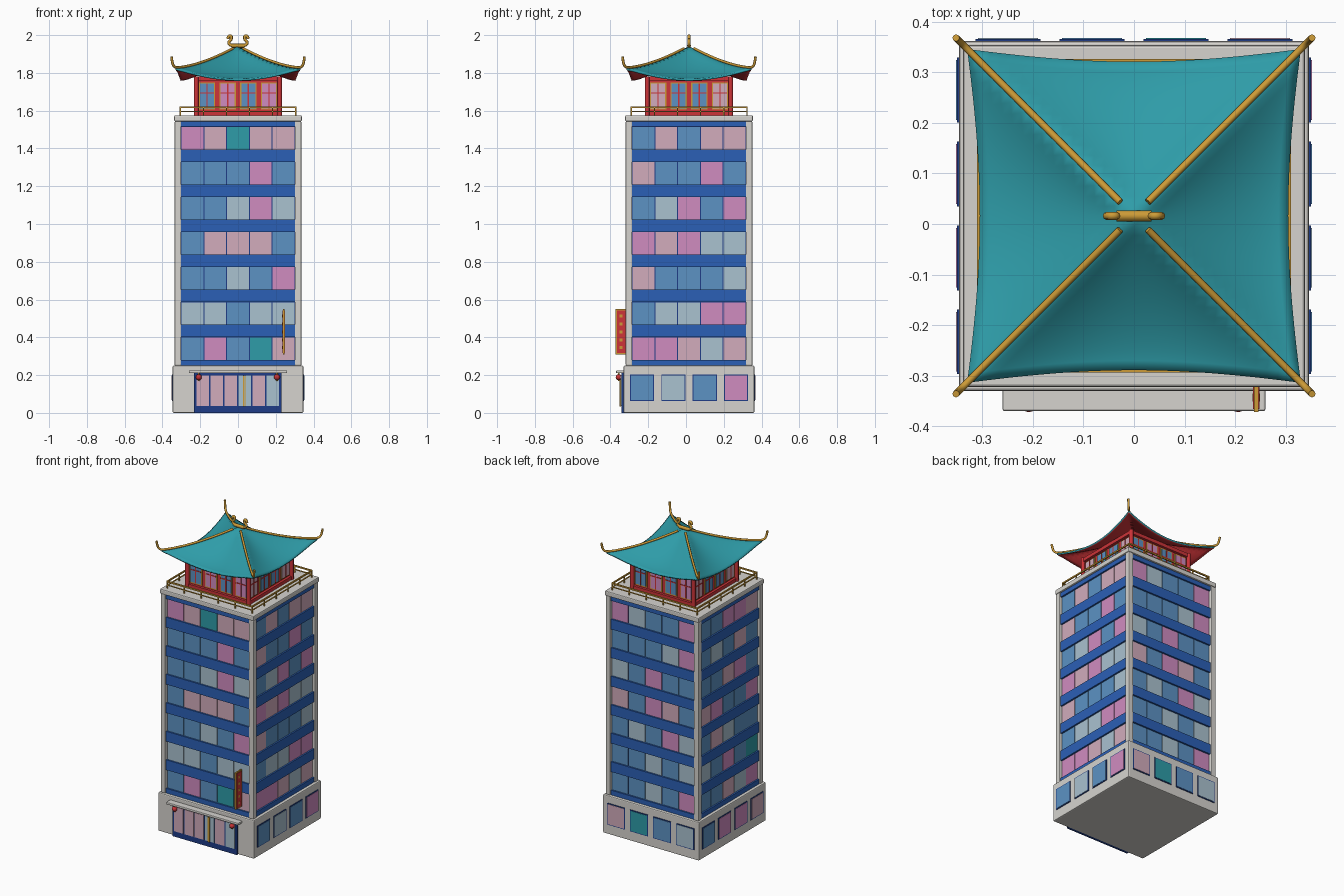
import bpy, bmesh
from math import radians
from mathutils import Matrix, Vector

if "Cube" in bpy.data.objects:
    bpy.data.objects.remove(bpy.data.objects["Cube"])

CENTRE = Matrix.Translation((0, 0.016, 0))


def material(name, rgb):
    """Flat material from an sRGB colour in 0..255."""
    linear = [((c / 255 + 0.055) / 1.055) ** 2.4 for c in rgb] + [1]
    mat = bpy.data.materials.new(name)
    mat.use_nodes = True
    mat.diffuse_color = linear
    shader = mat.node_tree.nodes["Principled BSDF"]
    shader.inputs["Base Color"].default_value = linear
    shader.inputs["Roughness"].default_value = 0.7
    return mat


MATS = {
    "stone": material("pale stone", (214, 212, 207)),
    "blue": material("panel blue", (43, 96, 182)),
    "navy": material("frame navy", (30, 60, 135)),
    "B": material("glass blue", (92, 146, 196)),
    "L": material("glass pale blue", (170, 194, 208)),
    "M": material("glass pink", (208, 140, 192)),
    "P": material("glass pale pink", (210, 172, 188)),
    "T": material("roof teal", (46, 156, 168)),
    "red": material("lacquer red", (205, 52, 56)),
    "gold": material("gold", (205, 155, 55)),
}


def finish(name, bm, keys, smooth=False):
    mesh = bpy.data.meshes.new(name)
    bm.to_mesh(mesh)
    bm.free()
    obj = bpy.data.objects.new(name, mesh)
    bpy.context.collection.objects.link(obj)
    for key in keys:
        mesh.materials.append(MATS[key])
    if smooth:
        mesh.shade_smooth()
    return obj


def boxes(name, parts, side=0, bevel=0):
    """One object from (x range, y range, z range, colour) boxes, turned to a side."""
    bm = bmesh.new()
    keys = list(dict.fromkeys(p[3] for p in parts))
    turn = CENTRE @ Matrix.Rotation(radians(90 * side), 4, "Z")
    for *ranges, key in parts:
        mid = Vector([(a + b) / 2 for a, b in ranges])
        size = [b - a for a, b in ranges] + [1]
        made = bmesh.ops.create_cube(bm, size=1, matrix=turn @ Matrix.Translation(mid) @ Matrix.Diagonal(size))
        for face in {f for v in made["verts"] for f in v.link_faces}:
            face.material_index = keys.index(key)
    obj = finish(name, bm, keys)
    if bevel:
        mod = obj.modifiers.new("edge", "BEVEL")
        mod.width = bevel
        mod.segments = 2
    return obj


def block(name, half, low, high, key, bevel=0):
    return boxes(name, [((-half, half), (-half, half), (low, high), key)], 0, bevel)


def tube(name, points, radius, key, smooth=True):
    curve = bpy.data.curves.new(name, "CURVE")
    curve.dimensions = "3D"
    curve.bevel_depth = radius
    curve.bevel_resolution = 2
    curve.use_fill_caps = True
    spline = curve.splines.new("NURBS" if smooth else "POLY")
    spline.points.add(len(points) - 1)
    for p, co in zip(spline.points, points):
        p.co = (*co, 1)
    if smooth:
        spline.use_endpoint_u = True
        spline.order_u = 3
    curve.materials.append(MATS[key])
    obj = bpy.data.objects.new(name, curve)
    obj.matrix_world = CENTRE
    bpy.context.collection.objects.link(obj)


# Main masses
block("base", 0.346, 0, 0.25, "stone", 0.006)
block("tower_core", 0.312, 0.25, 1.545, "navy")
block("cornice", 0.338, 1.543, 1.575, "stone", 0.006)
for sx in (-1, 1):
    for sy in (-1, 1):
        xs, ys = (sorted((s * 0.301, s * 0.335)) for s in (sx, sy))
        boxes("corner_pillar", [(xs, ys, (0.25, 1.545), "stone")], 0, 0.005)

# Tower windows, rows listed from the top, each side seen from outside
SIDES = ["front", "left", "back", "right"]
GLASS = [
    "MPTPP BBBMB BBLML BPPPB BBLBM LLBLL BMBTP",
    "BPBPP PBBMB BLMBM MPMLL PBBBL BLLMM MMPLP",
    "MLBBM BBBLM LBMBB PBMPB BLBML BBLBL BBLBM",
    "BBMMP BLBPB BBPMB PMBBM BPLBB LBMBT BBPLM",
]
BASE_GLASS = ["", "BLBM", "PTBL", "BMMP"]
PITCH, ROW, SILL = 0.1205, 0.1857, 0.281

for k, side in enumerate(SIDES):
    panes, bands = [], []
    for r, row in enumerate(reversed(GLASS[k].split())):
        z = SILL + ROW * r
        for c, key in enumerate(row):
            x = (c - 2) * PITCH
            panes.append(((x - 0.058, x + 0.058), (-0.317, -0.31), (z, z + 0.119), key))
    for r in range(8):
        top = SILL + ROW * r
        bands.append(((-0.302, 0.302), (-0.327, -0.31),
                      (max(top - 0.066, 0.25), min(top, 1.544)), "blue"))
    boxes(side + "_windows", panes, k)
    boxes(side + "_bands", bands, k)

    # Ground floor windows
    frames = []
    for c, key in enumerate(BASE_GLASS[k]):
        x = (c - 1.5) * 0.166
        frames.append(((x - 0.064, x + 0.064), (-0.35, -0.34), (0.063, 0.203), "navy"))
        frames.append(((x - 0.059, x + 0.059), (-0.352, -0.345), (0.068, 0.198), key))
    if frames:
        boxes(side + "_base_windows", frames, k)

    # Pavilion windows with gold frames and crossed bars
    lattice = []
    for c, key in enumerate("BMBM" if k % 2 == 0 else "PBBP"):
        x = (c - 1.5) * 0.109
        lattice += [
            ((x - 0.043, x + 0.043), (-0.215, -0.205), (1.605, 1.75), "gold"),
            ((x - 0.037, x + 0.037), (-0.218, -0.21), (1.612, 1.743), key),
            ((x - 0.003, x + 0.003), (-0.221, -0.215), (1.612, 1.743), "red"),
            ((x - 0.037, x + 0.037), (-0.221, -0.215), (1.69, 1.696), "red"),
        ]
    lattice.append(((-0.225, 0.225), (-0.226, -0.2), (1.757, 1.78), "red"))
    lattice.append(((-0.225, 0.225), (-0.226, -0.2), (1.575, 1.597), "red"))
    boxes(side + "_pavilion_windows", lattice, k)

    # Terrace railing
    rails = [((-0.31, 0.31), (-0.31, -0.302), (z, z + h), "gold")
             for z, h in ((1.614, 0.009), (1.593, 0.004))]
    for i in range(6):
        x = -0.306 + i * 0.1224
        rails.append(((x - 0.003, x + 0.003), (-0.309, -0.303), (1.575, 1.616), "gold"))
    boxes(side + "_railing", rails, k)

# Pavilion body and round posts
block("pavilion_walls", 0.21, 1.575, 1.78, "red")
for sx in (-1, 1):
    for sy in (-1, 1):
        x, y = sx * 0.221, sy * 0.221
        tube("pavilion_post", [(x, y, 1.575), (x, y, 1.782)], 0.013, "red", False)

# Swept roof: four curved sides, red underneath
N = 16


def roof_point(u, v):
    r = max(abs(u), abs(v))
    t = min(abs(u), abs(v)) / r if r else 0
    middle = 1.768 + 0.174 * (1 - r) ** 1.5
    corner = 1.825 + 0.117 * (1 - r) ** 1.6
    spread = 0.305 + 0.025 * t * t
    return u * spread, v * spread, middle + (corner - middle) * t * t


bm = bmesh.new()
grid = [[bm.verts.new(CENTRE @ Vector(roof_point(i / N, j / N))) for j in range(-N, N + 1)]
        for i in range(-N, N + 1)]
for a, b in zip(grid, grid[1:]):
    for j in range(2 * N):
        bm.faces.new((a[j], b[j], b[j + 1], a[j + 1]))
roof = finish("swept_roof", bm, ["T", "red"], True)
shell = roof.modifiers.new("thickness", "SOLIDIFY")
shell.thickness = 0.01
shell.offset = -1
shell.material_offset = 1

# Gold hip ridges with upturned tips
for sx in (-1, 1):
    for sy in (-1, 1):
        path = []
        for i in range(1, 13):
            x, y, z = roof_point(i / 12, i / 12)
            path.append((sx * x, sy * y, z + 0.003))
        path += [(sx * d, sy * d, z) for d, z in ((0.343, 1.838), (0.349, 1.86), (0.352, 1.886))]
        tube("hip_ridge", path, 0.007, "gold")

# Ridge finial with curled horns
tube("finial_bar", [(-0.035, 0, 1.944), (0.035, 0, 1.944)], 0.011, "gold", False)
for s in (-1, 1):
    horn = [(0.02, 1.944), (0.042, 1.945), (0.052, 1.962), (0.036, 1.975),
            (0.034, 1.996), (0.05, 1.997), (0.054, 1.98)]
    tube("finial_horn", [(s * x, 0, z) for x, z in horn], 0.008, "gold")

# Entrance: frame, door panes, handles, canopy and lanterns
door = [((-0.233, 0.231), (-0.358, -0.34), (0, 0.21), "navy")]
for c, key in enumerate("PPPLPL"):
    x = -0.186 + c * 0.0742
    door.append(((x - 0.033, x + 0.033), (-0.362, -0.355), (0.037, 0.197), key))
for x in (0.03, 0.038):
    door.append(((x - 0.003, x + 0.003), (-0.368, -0.36), (0.035, 0.197), "gold"))
boxes("entrance", door)
boxes("canopy", [((-0.26, 0.26), (-0.386, -0.34), (0.21, 0.225), "stone")], 0, 0.004)
for x in (-0.208, 0.206):
    bm = bmesh.new()
    bmesh.ops.create_uvsphere(bm, u_segments=16, v_segments=10, radius=0.016,
                              matrix=CENTRE @ Matrix.Translation((x, -0.372, 0.189)))
    finish("lantern", bm, ["red"], True)
    tube("lantern_cap", [(x, -0.372, 0.17), (x, -0.372, 0.212)], 0.005, "gold", False)

# Hanging blade sign with gold border and studs
sign = [((0.237, 0.246), (-0.388, -0.326), (0.31, 0.55), "gold"),
        ((0.235, 0.248), (-0.382, -0.332), (0.317, 0.543), "red")]
for i in range(5):
    z = 0.345 + i * 0.042
    sign.append(((0.234, 0.249), (-0.367, -0.351), (z - 0.008, z + 0.008), "gold"))
boxes("blade_sign", sign)
